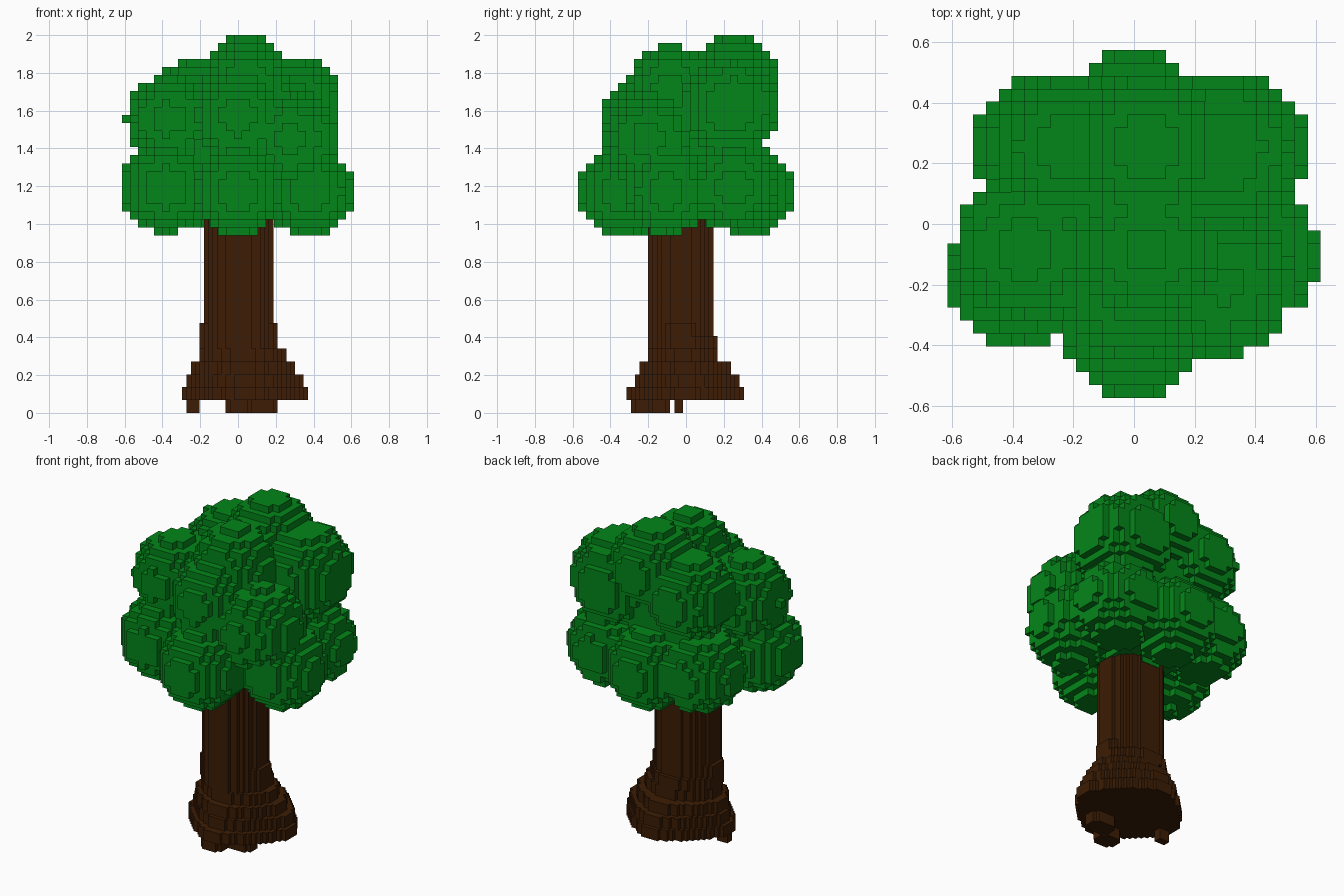
import bpy, bmesh
from math import floor, ceil

cube = bpy.data.objects.get("Cube")
if cube:
    bpy.data.objects.remove(cube, do_unlink=True)


def make_material(name, rgb):
    mat = bpy.data.materials.new(name)
    mat.use_nodes = True
    mat.diffuse_color = (*rgb, 1)
    bsdf = next(n for n in mat.node_tree.nodes if n.type == 'BSDF_PRINCIPLED')
    bsdf.inputs["Base Color"].default_value = (*rgb, 1)
    bsdf.inputs["Roughness"].default_value = 0.9
    return mat


def ellipsoid_cells(center, radii):
    """Grid cells whose centres lie inside an ellipsoid (in cell units)."""
    spans = [range(floor(c - r), ceil(c + r) + 1) for c, r in zip(center, radii)]
    return {(i, j, k) for i in spans[0] for j in spans[1] for k in spans[2]
            if sum(((p - c) / r) ** 2 for p, c, r in zip((i, j, k), center, radii)) <= 1}


def disc_cells(x0, x1, y0, y1, level, power):
    """One layer of cells inside a superellipse spanning the given cells."""
    cx, cy, rx, ry = (x0 + x1) / 2, (y0 + y1) / 2, (x1 - x0) / 2, (y1 - y0) / 2
    return {(i, j, level) for i in range(x0, x1) for j in range(y0, y1)
            if abs((i + .5 - cx) / rx) ** power
            + abs((j + .5 - cy) / ry) ** power <= 1.02}


def voxel_object(name, cells, size, origin, mat):
    """Skin of a set of cells: only faces with no neighbour are made."""
    bm = bmesh.new()
    verts = {}

    def corner(key):
        if key not in verts:
            verts[key] = bm.verts.new([o + k * s for o, k, s in zip(origin, key, size)])
        return verts[key]

    for cell in sorted(cells):
        for axis in range(3):
            u, v = (axis + 1) % 3, (axis + 2) % 3
            for side in (0, 1):
                other = list(cell)
                other[axis] += 2 * side - 1
                if tuple(other) in cells:
                    continue
                loop = []
                for du, dv in ((0, 0), (1, 0), (1, 1), (0, 1)):
                    key = list(cell)
                    key[axis] += side
                    key[u] += du
                    key[v] += dv
                    loop.append(corner(tuple(key)))
                bm.faces.new(loop if side else loop[::-1])
    mesh = bpy.data.meshes.new(name)
    bm.to_mesh(mesh)
    bm.free()
    mesh.materials.append(mat)
    obj = bpy.data.objects.new(name, mesh)
    bpy.context.collection.objects.link(obj)


leaf_green = make_material("leaf green", (0.001, 0.24, 0.01))
bark_brown = make_material("bark brown", (0.045, 0.012, 0.0015))

# Leaf canopy: ball clusters on a cubic grid, centre and radius in cells
LEAF = 0.0424
clusters = [
    (0, -8, 5, 5.5), (0, 8, 5, 5.5), (9, -2.3, 5.1, 5.5),        # lower ring
    (-9, -4, 5.5, 5.6), (7.9, 6, 5.6, 5.6), (-6.8, 6, 5.6, 5.6),
    (-8.55, -1.9, 14, 5.5), (0, -5, 14.2, 5.5),                  # middle
    (6.7, -4.6, 11.5, 5.7),
    (6.65, 5.6, 15.65, 6.34), (-5.2, 6, 16, 5.6),                # upper
    (1, 6, 19, 5.5), (1, -2, 17.7, 5.5),
]
leaves = ellipsoid_cells((0, 0.5, 9.3), (8.5, 8.4, 8.8))
for *center, radius in clusters:
    leaves |= ellipsoid_cells(center, (radius,) * 3)
voxel_object("leaf_canopy", leaves, (LEAF,) * 3,
             (-LEAF / 2, -LEAF / 2, 0.94), leaf_green)

# Trunk: tall cells; each flare layer has x and y extents and a root sharpness
BARK, LAYER = 0.023, 0.068
flare = [
    (-13, 16, -13, 14, 1.45),
    (-12, 15, -11, 13, 1.5),
    (-11, 13, -10, 11, 1.55),
    (-9, 11, -8, 8, 1.75),
    (-9, 9, -8, 8, 1.85),
    (-9, 9, -8, 7, 1.85),
]
shaft = (-8, 8, -8, 7, 2)
bark = set()
for level in range(1, 18):
    *extents, power = flare[level - 1] if level <= len(flare) else shaft
    bark |= disc_cells(*extents, level, power)
# Root tips touching the ground
for tip in ((-3, 3, -12, -7), (2, 9, -8, -3), (-12, -9, -2, 0)):
    bark |= disc_cells(*tip, 0, 3)
voxel_object("trunk", bark, (BARK, BARK, LAYER), (0.003, -0.016, 0), bark_brown)
